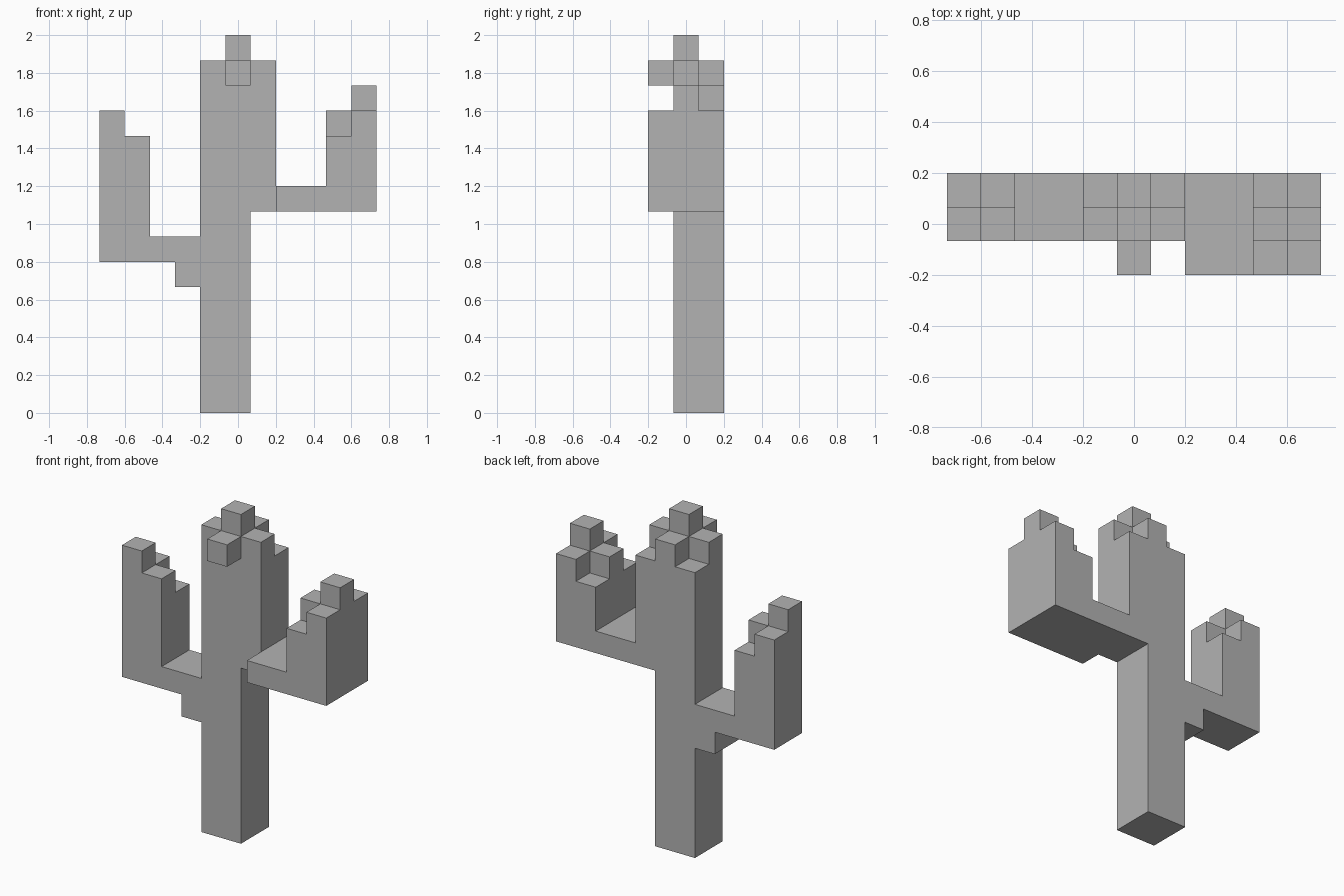
import bpy
import bmesh
from mathutils import Vector

cube = bpy.data.objects.get("Cube")
if cube:
    bpy.data.objects.remove(cube, do_unlink=True)

UNIT = 2 / 15                      # edge of one block
ORIGIN = Vector((-5.5, -1.5, 0))   # corner of the block grid

green = bpy.data.materials.new("plain grey")
green.use_nodes = True
colour = (0.45, 0.45, 0.45, 1)
green.diffuse_color = colour
green.node_tree.nodes["Principled BSDF"].inputs["Base Color"].default_value = colour


def box(xs, ys, zs):
    """Cells of a solid block; each range is (first, end)."""
    return {(x, y, z) for x in range(*xs) for y in range(*ys) for z in range(*zs)}


def stepped_column(xs, ys, bottom, peak, top):
    """Columns that drop one block for each step away from the peak."""
    cells = set()
    for x in range(*xs):
        for y in range(*ys):
            drop = abs(x - peak[0]) + abs(y - peak[1])
            cells |= box((x, x + 1), (y, y + 1), (bottom, top - drop))
    return cells


# Trunk: narrow stem, wider stepped crown, and a bud on the front
trunk = box((4, 6), (1, 3), (0, 8))
trunk |= stepped_column((4, 7), (1, 3), 8, (5, 1), 15)
trunk |= box((5, 6), (0, 1), (13, 14))

# Left arm: deep branch with a stepped upright
left_arm = box((7, 9), (0, 3), (8, 9))
left_arm |= stepped_column((9, 11), (0, 3), 8, (10, 1), 13)

# Right arm: branch with a bracket below and a stepped upright
right_arm = box((2, 4), (1, 3), (6, 7)) | box((3, 4), (1, 3), (5, 6))
right_arm |= stepped_column((0, 2), (1, 3), 6, (0, 1), 12)

parts = {"trunk": trunk, "left_arm": left_arm, "right_arm": right_arm}
solid = trunk | left_arm | right_arm


def build(name, cells):
    """Skin the cells with outer faces only, then merge the flat areas."""
    bm = bmesh.new()
    for cell in sorted(cells):
        centre = Vector(cell) + Vector((0.5, 0.5, 0.5)) + ORIGIN
        for axis in range(3):
            for sign in (-1, 1):
                normal = Vector((0, 0, 0))
                normal[axis] = sign
                if tuple(int(c + n) for c, n in zip(cell, normal)) in solid:
                    continue
                u = Vector((0, 0, 0))
                u[(axis + 1) % 3] = 0.5
                v = normal.cross(u)
                middle = centre + normal / 2
                corners = (-u - v, u - v, u + v, v - u)
                bm.faces.new([bm.verts.new((middle + c) * UNIT) for c in corners])
    bmesh.ops.remove_doubles(bm, verts=bm.verts, dist=0.001)
    bmesh.ops.dissolve_limit(bm, angle_limit=0.01, verts=bm.verts, edges=bm.edges)
    mesh = bpy.data.meshes.new(name)
    bm.to_mesh(mesh)
    bm.free()
    mesh.materials.append(green)
    bpy.context.scene.collection.objects.link(bpy.data.objects.new(name, mesh))


for part_name, part_cells in parts.items():
    build(part_name, part_cells)
